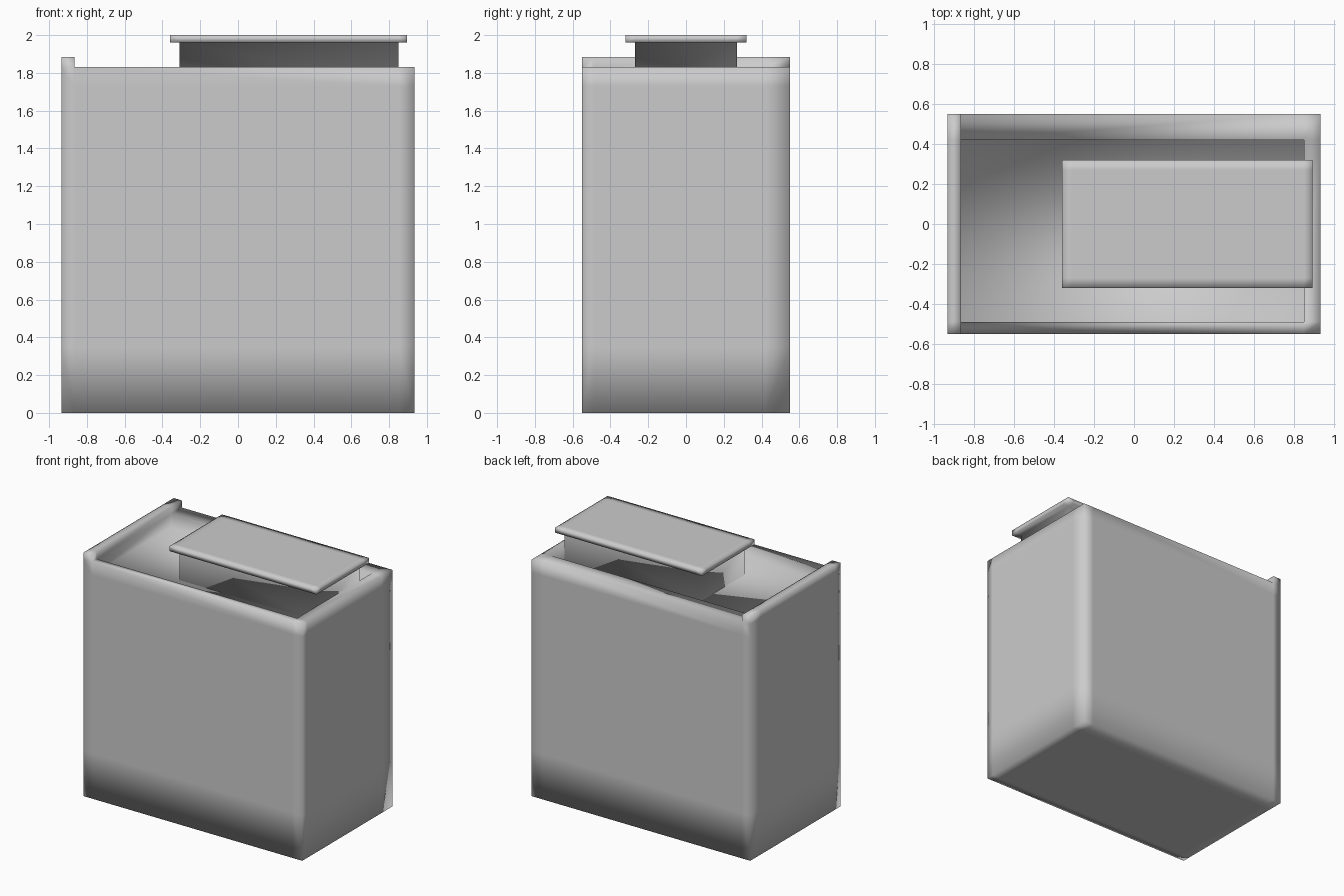
import bpy, bmesh

if "Cube" in bpy.data.objects:
    bpy.data.objects.remove(bpy.data.objects["Cube"])


def stepped_block(name, xs, ys, zs, solid):
    """Build the outer skin of the grid cells for which solid(i, j, k) is true."""
    size = (len(xs) - 1, len(ys) - 1, len(zs) - 1)

    def filled(c):
        return all(0 <= c[a] < size[a] for a in range(3)) and solid(*c)

    bm = bmesh.new()
    verts = {}

    def vert(p):
        if p not in verts:
            verts[p] = bm.verts.new((xs[p[0]], ys[p[1]], zs[p[2]]))
        return verts[p]

    for i in range(size[0]):
        for j in range(size[1]):
            for k in range(size[2]):
                cell = (i, j, k)
                if not filled(cell):
                    continue
                for axis in range(3):
                    u, v = (axis + 1) % 3, (axis + 2) % 3
                    for side in (0, 1):
                        near = list(cell)
                        near[axis] += 1 if side else -1
                        if filled(near):
                            continue
                        loop = []
                        for du, dv in ((0, 0), (1, 0), (1, 1), (0, 1)):
                            p = list(cell)
                            p[axis] += side
                            p[u] += du
                            p[v] += dv
                            loop.append(vert(tuple(p)))
                        face = bm.faces.new(loop if side else loop[::-1])
                        face.smooth = True
    mesh = bpy.data.meshes.new(name)
    bm.to_mesh(mesh)
    bm.free()
    obj = bpy.data.objects.new(name, mesh)
    bpy.context.collection.objects.link(obj)
    return obj


FLOOR = 1.73


# Body: tall box with a sunken top tray and a raised lip on the left
def body_cell(i, j, k):
    if k <= 2:
        return True
    if k == 3:
        return not (i == 1 and j == 1)
    return i == 0


stepped_block("body", (-0.935, -0.865, 0.85, 0.935), (-0.55, -0.49, 0.42, 0.55),
              (0, 0.35, 1.5, FLOOR, 1.83, 1.885), body_cell)

# Pedestal and overhanging lid slab
stepped_block("lid_on_pedestal", (-0.36, -0.31, 0.85, 0.895), (-0.32, -0.27, 0.27, 0.32),
              (FLOOR, 1.96, 2.0), lambda i, j, k: k == 1 or (i == 1 and j == 1))
